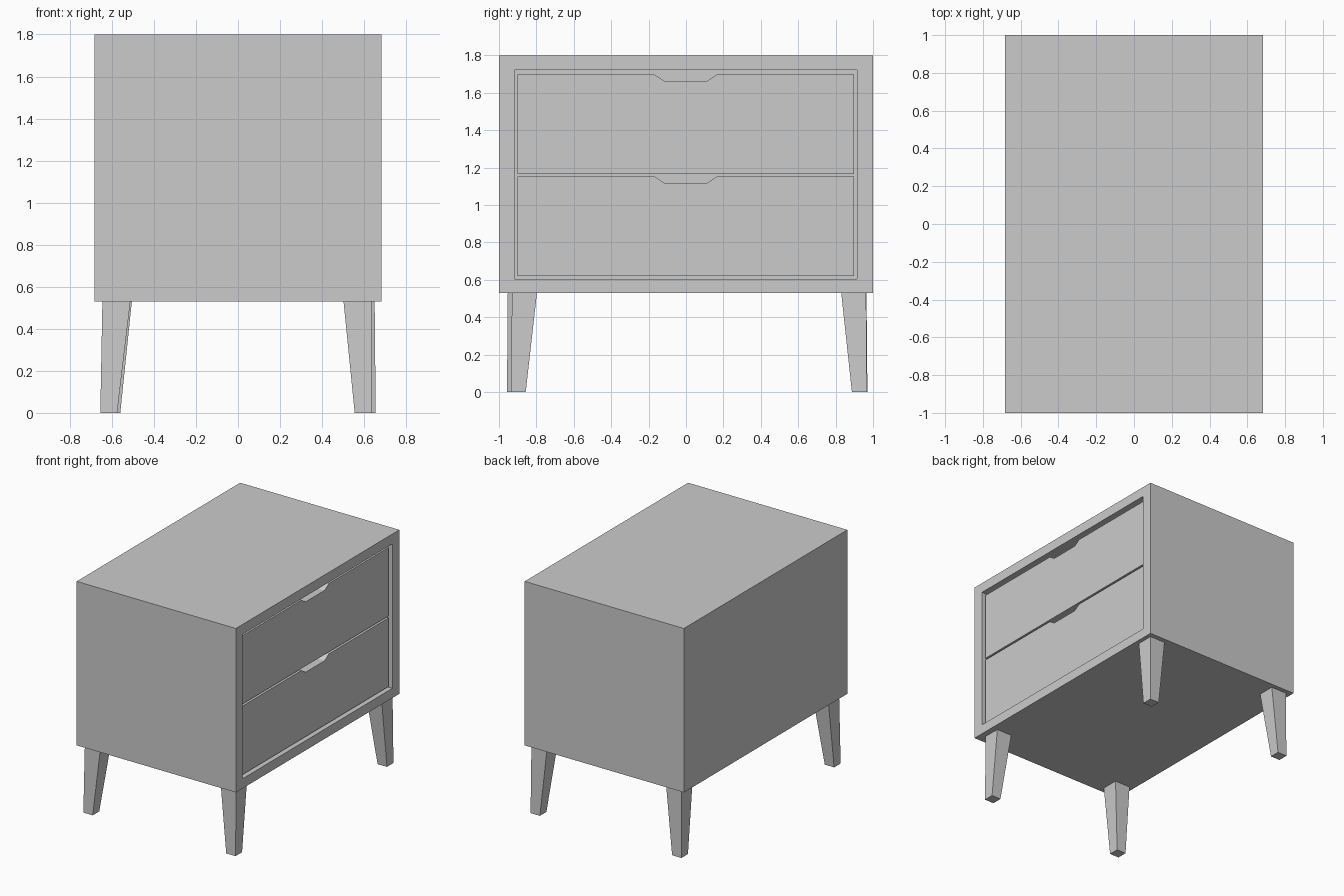
import bpy, bmesh

if "Cube" in bpy.data.objects:
    bpy.data.objects.remove(bpy.data.objects["Cube"])


def make_object(name, bm):
    bmesh.ops.recalc_face_normals(bm, faces=bm.faces)
    mesh = bpy.data.meshes.new(name)
    bm.to_mesh(mesh)
    bm.free()
    obj = bpy.data.objects.new(name, mesh)
    bpy.context.collection.objects.link(obj)
    return obj


def loft(name, ring_a, ring_b):
    """Closed solid joining two matching rings of points."""
    bm = bmesh.new()
    a = [bm.verts.new(p) for p in ring_a]
    b = [bm.verts.new(p) for p in ring_b]
    bm.faces.new(a)
    bm.faces.new(b)
    for i in range(len(a)):
        j = (i + 1) % len(a)
        bm.faces.new((a[i], a[j], b[j], b[i]))
    return make_object(name, bm)


def rect(x0, x1, y0, y1, z):
    return [(x0, y0, z), (x1, y0, z), (x1, y1, z), (x0, y1, z)]


# Cabinet shell with a recessed opening on the +x side
X, Z0, Z1 = 0.682, 0.53, 1.80
bm = bmesh.new()
bmesh.ops.create_cube(bm, size=1)
for v in bm.verts:
    v.co = (v.co.x * 2 * X, v.co.y * 2, Z1 if v.co.z > 0 else Z0)
bm.normal_update()
opening = max(bm.faces, key=lambda f: f.normal.x)
bmesh.ops.inset_region(bm, faces=[opening], thickness=0.08)
for v in opening.verts:
    v.co.y = 0.915 if v.co.y > 0 else -0.917
    v.co.z = 1.723 if v.co.z > 1.1 else 0.605
back = bmesh.ops.extrude_face_region(bm, geom=[opening])["geom"]
bmesh.ops.translate(bm, vec=(-0.15, 0, 0),
                    verts=[g for g in back if isinstance(g, bmesh.types.BMVert)])
if opening.is_valid:
    bmesh.ops.delete(bm, geom=[opening], context='FACES_ONLY')
make_object("cabinet_body", bm)

# Drawer fronts with a tapered finger notch in the top edge
for name, low, high in (("upper_drawer", 1.167, 1.697), ("lower_drawer", 0.62, 1.152)):
    profile = [(-0.902, low), (0.899, low), (0.899, high), (0.165, high),
               (0.115, high - 0.033), (-0.118, high - 0.033),
               (-0.168, high), (-0.902, high)]
    loft(name, [(X - 0.14, y, z) for y, z in profile],
         [(X - 0.02, y, z) for y, z in profile])

# Tapered legs, wide at the top with a nearly upright outer corner:
# side signs, outer corner at the top, outer corner at the foot
legs = {
    "front_right_leg": (1, -1, (0.635, 0.93), (0.635, 0.937)),
    "back_right_leg": (1, 1, (0.65, 0.963), (0.655, 0.967)),
    "front_left_leg": (-1, -1, (0.645, 0.953), (0.655, 0.957)),
    "back_left_leg": (-1, 1, (0.638, 0.965), (0.64, 0.97)),
}
for name, (sx, sy, top, foot) in legs.items():
    loft(name,
         rect(sx * foot[0], sx * (foot[0] - 0.08), sy * foot[1], sy * (foot[1] - 0.08), 0),
         rect(sx * top[0], sx * (top[0] - 0.133), sy * top[1], sy * (top[1] - 0.133), Z0))
